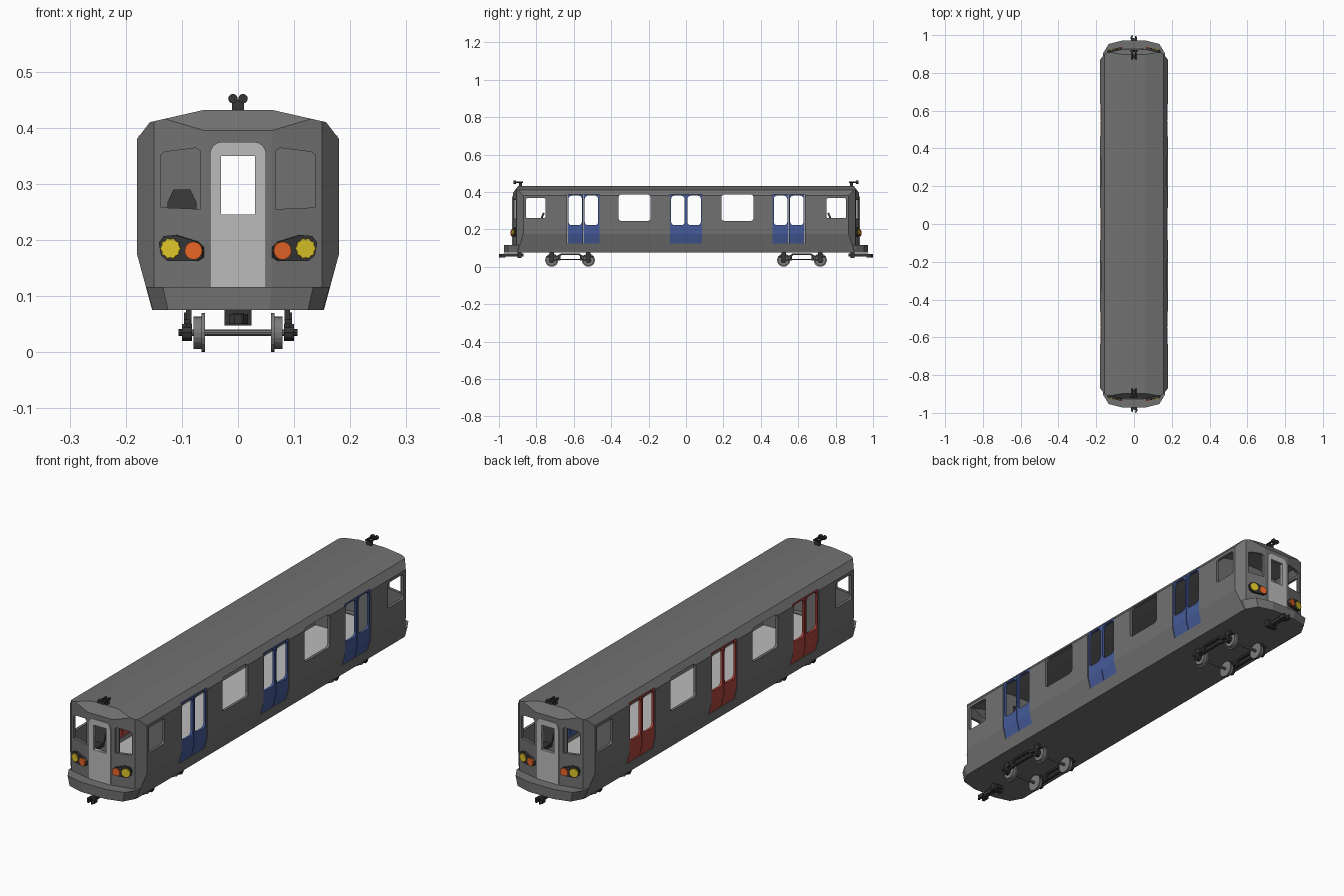
import bpy, bmesh, math
from mathutils import Matrix, Vector

if "Cube" in bpy.data.objects:
    bpy.data.objects.remove(bpy.data.objects["Cube"])

def material(name, r, g, b):
    m = bpy.data.materials.new(name)
    m.diffuse_color = (r, g, b, 1)
    m.use_nodes = True
    m.node_tree.nodes["Principled BSDF"].inputs["Base Color"].default_value = m.diffuse_color
    return m

GREY = material("body grey", .165, .165, .165)
LIGHT = material("light grey", .5, .5, .5)
BLACK = material("dark grey", .035, .035, .035)
STEEL = material("wheel steel", .2, .2, .2)
BLUE = material("door blue", .06, .105, .32)
RED = material("door red", .42, .06, .045)
YELLOW = material("lamp yellow", .72, .55, .02)
ORANGE = material("lamp orange", .8, .13, .02)

I = Matrix.Identity(4)
T = lambda x, y, z: Matrix.Translation((x, y, z))
MIRROR = Matrix.Diagonal((-1, 1, 1, 1))
ENDS = [I, Matrix.Rotation(math.pi, 4, 'Z')]
QUADS = [e @ s for e in ENDS for s in (I, MIRROR)]

def finish(name, bm, mat):
    bmesh.ops.recalc_face_normals(bm, faces=bm.faces)
    me = bpy.data.meshes.new(name)
    bm.to_mesh(me)
    bm.free()
    if mat:
        me.materials.append(mat)
    ob = bpy.data.objects.new(name, me)
    bpy.context.collection.objects.link(ob)
    return ob

def prism_bm(pts, axis, a, b, M=I):
    """Extrude a 2D outline along an axis from a to b."""
    place = {'x': lambda p, d: (d, p[0], p[1]),
             'y': lambda p, d: (p[0], d, p[1]),
             'z': lambda p, d: (p[0], p[1], d)}[axis]
    bm = bmesh.new()
    lo = [bm.verts.new(M @ Vector(place(p, a))) for p in pts]
    hi = [bm.verts.new(M @ Vector(place(p, b))) for p in pts]
    bm.faces.new(lo)
    bm.faces.new(hi)
    for i in range(len(pts)):
        j = (i + 1) % len(pts)
        bm.faces.new((lo[i], lo[j], hi[j], hi[i]))
    return bm

def prism(name, pts, axis, a, b, mat=None, Ms=(I,)):
    return [finish(name, prism_bm(pts, axis, a, b, M), mat) for M in Ms]

def rect(a0, a1, b0, b1, r=0, seg=3):
    if not r:
        return [(a0, b0), (a1, b0), (a1, b1), (a0, b1)]
    out = []
    for k, (cx, cy) in enumerate([(a1-r, b1-r), (a0+r, b1-r), (a0+r, b0+r), (a1-r, b0+r)]):
        for i in range(seg + 1):
            t = (k + i / seg) * math.pi / 2
            out.append((cx + r*math.cos(t), cy + r*math.sin(t)))
    return out

def circle(cx, cy, r, n=16):
    return [(cx + r*math.cos(2*math.pi*i/n), cy + r*math.sin(2*math.pi*i/n)) for i in range(n)]

def box(name, x0, x1, y0, y1, z0, z1, mat, Ms=(I,)):
    return prism(name, rect(x0, x1, y0, y1), 'z', z0, z1, mat, Ms)

def cut(ob, cutters):
    """Subtract each cutter, then delete it."""
    for c in cutters:
        md = ob.modifiers.new("cut", 'BOOLEAN')
        md.operation, md.solver, md.object = 'DIFFERENCE', 'EXACT', c
        bpy.context.view_layer.objects.active = ob
        bpy.ops.object.modifier_apply(modifier=md.name)
        bpy.data.objects.remove(c)

def sym(half):
    return half + [(-x, z) for x, z in reversed(half)]

def hull(name, half, inset, mat=None):
    """Car cross-section run along y, with faceted ends sliced on."""
    bm = prism_bm(sym(half), 'y', -.925 + inset, .925 - inset)
    for s in (1, -1):
        for e in (1, -1):
            for co, no in (((.06*s, -.925*e, 0), (.02*s, -.09*e, 0)),
                           ((.15*s, -.905*e, 0), (.035*s, -.03*e, 0)),
                           ((0, -.925*e, .395), (0, -.04*e, .03))):
                if no[0] == 0 and s < 0:
                    continue
                n = Vector(no).normalized()
                r = bmesh.ops.bisect_plane(bm, geom=bm.verts[:] + bm.edges[:] + bm.faces[:],
                                           plane_co=Vector(co) - n*inset, plane_no=n, clear_outer=True)
                edges = [g for g in r['geom_cut'] if isinstance(g, bmesh.types.BMEdge)]
                bmesh.ops.holes_fill(bm, edges=edges, sides=0)
    return finish(name, bm, mat)

# Hollow body shell with door and window openings
body = hull("body_shell", [(.153, .075), (.18, .175), (.18, .38), (.157, .41), (.06, .432)], 0, GREY)
inner_half = [(.146, .11), (.168, .175), (.168, .376), (.15, .4), (.06, .42)]
DOORS = (-.549, 0, .549)
cutters = [hull("cavity", inner_half, .012)]
for y in DOORS:
    cutters += prism("c", rect(y-.086, y+.086, .125, .386), 'x', -.3, .3)
for s in (-1, 1):
    cutters += prism("c", rect(.275*s-.086, .275*s+.086, .245, .386, .015), 'x', -.3, .3)
    cutters += prism("c", rect(.803*s-.053, .803*s+.053, .26, .367, .01), 'x', -.3, .3)
cab_window = [(.067, .255), (.137, .258), (.137, .352), (.13, .357), (.075, .364), (.067, .358)]
cutters += prism("c", cab_window, 'y', -1, -.86, None, QUADS)
cutters += prism("c", rect(-.03, .03, .245, .35), 'y', -1, -.86, None, ENDS)
cut(body, cutters)

# Floor and cab bulkheads
box("floor", -.144, .144, -.89, .89, .108, .113, LIGHT)
prism("bulkhead", [(.046, .11)] + inner_half + [(.046, .42)], 'y', -.735, -.727, GREY, QUADS)
box("bulkhead_header", -.046, .046, -.735, -.727, .37, .42, GREY, ENDS)

# Sliding side doors: blue on the right, red on the left
leaf = [(.177, .386), (.177, .175), (.164, .125), (.155, .125), (.167, .175), (.167, .386)]
for M, mat, label in ((I, BLUE, "right"), (MIRROR, RED, "left")):
    for y in DOORS:
        for s in (-1, 1):
            c = y + .0435*s
            ob = prism(label + "_door_leaf", leaf, 'y', c-.0422, c+.0422, mat, (M,))[0]
            cut(ob, prism("c", rect(c-.036, c+.036, .222, .38, .018, 4), 'x', -.3, .3))

# End doors with a window
for M in ENDS:
    outline = [(-.05, .115), (.05, .115)] + [p for p in rect(-.05, .05, .2, .375, .022, 4) if p[1] > .3]
    ob = prism("end_door", outline, 'y', -.929, -.912, LIGHT, (M,))[0]
    cut(ob, prism("c", rect(-.03, .03, .245, .35), 'y', -1, -.85, None, (M,)))

# Bumper skirts, tapering downwards
plan = sym([(.163, -.88), (.163, -.905), (.134, -.953), (.06, -.972)])
for M in ENDS:
    bm = prism_bm(plan, 'z', .075, .116, M)
    for v in bm.verts:
        if v.co.z < .1:
            v.co.x *= .93
    finish("bumper", bm, GREY)

# Headlight clusters, tilted to lie on the angled end panels
tilt = T(.1, -.916, .185) @ Matrix.Rotation(math.atan2(.02, .09), 4, 'Z')
LAMP = [q @ tilt for q in QUADS]
plate = [(-.04, -.016), (-.03, -.022), (.025, -.022), (.036, -.012), (.04, .01),
         (.031, .022), (.01, .024), (-.03, .012), (-.04, .002)]
prism("lamp_housing", plate, 'y', -.01, .004, BLACK, LAMP)
scallop = [((.0175 + .0012*(-1)**i)*math.cos(i*math.pi/10) + .018,
            (.0175 + .0012*(-1)**i)*math.sin(i*math.pi/10)) for i in range(20)]
prism("headlight", scallop, 'y', -.014, -.005, YELLOW, LAMP)
prism("signal_lamp", circle(-.024, -.004, .016), 'y', -.0135, -.005, ORANGE, LAMP)

# Driver seats
SEAT = [e @ T(-.1, -.795, .205) @ Matrix.Rotation(-.4, 4, 'X') for e in ENDS]
prism("seat_back", [(-.026, 0), (.026, 0), (.026, .065), (.015, .09), (-.015, .09), (-.026, .065)],
      'y', -.005, .005, BLACK, SEAT)
box("seat_cushion", -.126, -.074, -.85, -.79, .195, .21, BLACK, ENDS)
box("seat_post", -.108, -.092, -.828, -.812, .11, .196, BLACK, ENDS)

# Roof horns
box("horn_post", -.011, .011, -.892, -.878, .425, .45, BLACK, ENDS)
prism("horn_pipe", circle(.009, .452, .005, 10), 'y', -.912, -.872, BLACK, QUADS)
prism("horn_bell", circle(.009, .452, .0085, 12), 'y', -.922, -.91, BLACK, QUADS)

# Couplers
box("coupler_bar", -.01, .01, -.975, -.87, .055, .07, BLACK, ENDS)
box("coupler_mount", -.024, .024, -.9, -.88, .048, .077, BLACK, ENDS)
prism("coupler_head", [(-.016, -.965), (.016, -.965), (.018, -.99), (.01, -1), (.006, -.996),
                       (.008, -.985), (-.006, -.982), (-.006, -.995), (-.016, -.992)],
      'z', .05, .068, BLACK, ENDS)

# Bogies: wheels, axles and side frames
for e in ENDS:
    B = e @ T(0, -.62, 0)
    sides = [B, B @ MIRROR]
    for dy in (-.098, .098):
        prism("axle", circle(dy, .035, .006, 10), 'x', -.1, .1, STEEL, [B])
        prism("wheel_flange", circle(dy, .035, .035, 20), 'x', .059, .065, STEEL, sides)
        prism("wheel_tread", circle(dy, .035, .029, 20), 'x', .065, .079, STEEL, sides)
        prism("axle_box", circle(dy, .035, .016, 10), 'x', .082, .1, BLACK, sides)
        prism("axle_cap", circle(dy, .035, .006, 8), 'x', .1, .106, BLACK, sides)
        box("axle_spring", .083, .093, dy-.012, dy+.012, .045, .076, BLACK, sides)
    prism("bogie_frame", [(-.125, .05), (-.06, .05), (-.045, .063), (.045, .063), (.06, .05), (.125, .05),
                          (.125, .058), (.065, .06), (.05, .071), (-.05, .071), (-.065, .06), (-.125, .058)],
          'x', .084, .096, BLACK, sides)
    prism("bogie_tie", [(-.1, .032), (-.055, .036), (.055, .036), (.1, .032), (.1, .04), (.055, .042),
                        (-.055, .042), (-.1, .04)], 'x', .086, .094, BLACK, sides)
    for dy in (-.058, .058):
        box("bogie_strut", .085, .095, dy-.006, dy+.006, .034, .06, BLACK, sides)
